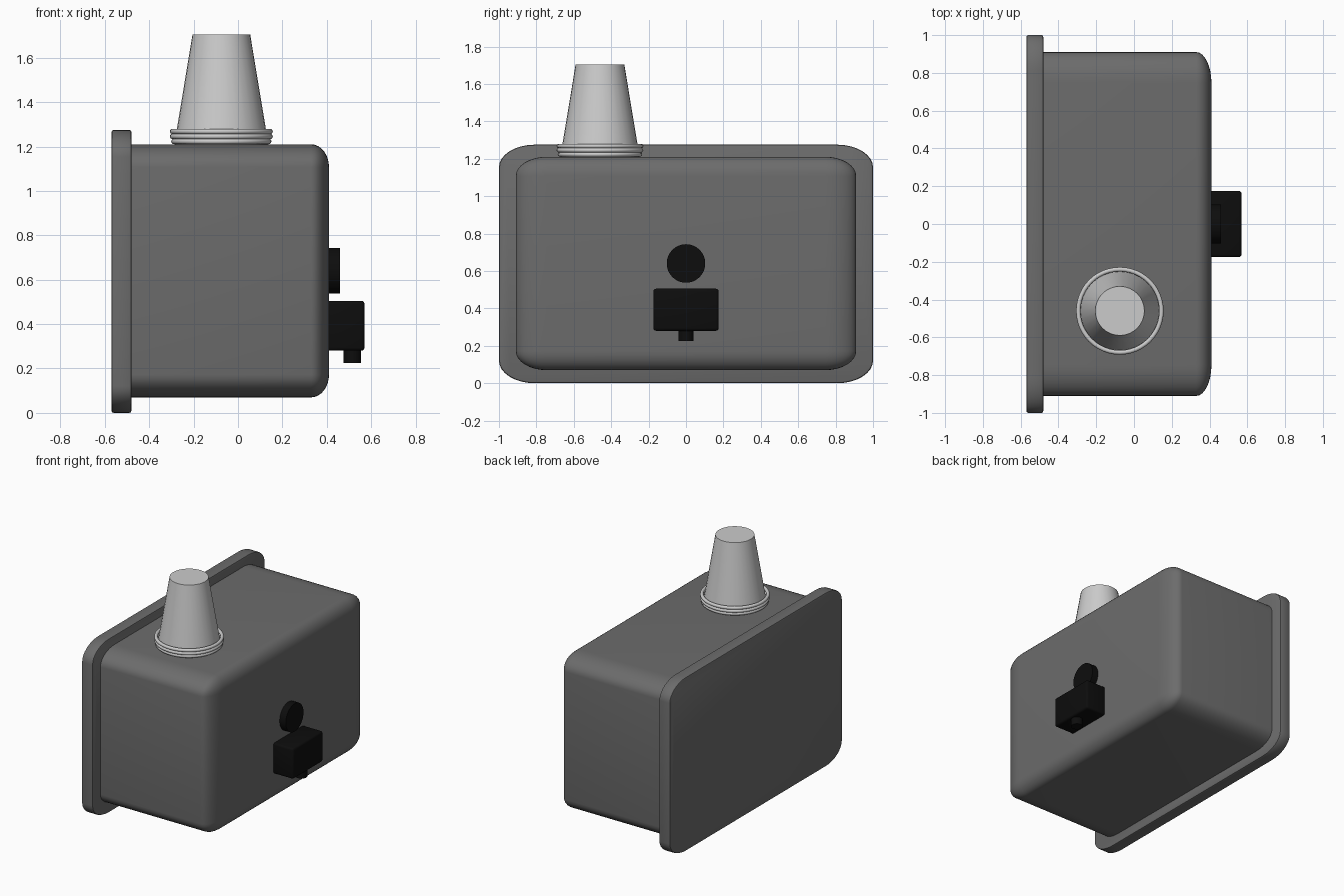
import bpy, bmesh, math
from mathutils import Matrix, Vector

if "Cube" in bpy.data.objects:
    bpy.data.objects.remove(bpy.data.objects["Cube"])


def material(name, v):
    m = bpy.data.materials.new(name)
    m.diffuse_color = (v, v, v, 1)
    m.use_nodes = True
    m.node_tree.nodes["Principled BSDF"].inputs["Base Color"].default_value = m.diffuse_color
    return m


dark_grey = material("dark_grey", 0.15)
light_grey = material("light_grey", 0.6)
black = material("black", 0.004)


def finish(name, bm, mat):
    bmesh.ops.recalc_face_normals(bm, faces=bm.faces)
    me = bpy.data.meshes.new(name)
    bm.to_mesh(me)
    bm.free()
    ob = bpy.data.objects.new(name, me)
    bpy.context.collection.objects.link(ob)
    me.materials.append(mat)
    bpy.ops.object.select_all(action='DESELECT')
    ob.select_set(True)
    bpy.context.view_layer.objects.active = ob
    bpy.ops.object.shade_smooth_by_angle(angle=math.radians(35))
    return ob


def bevel(bm, edges, width, segments):
    bmesh.ops.bevel(bm, geom=edges, offset=width, segments=segments,
                    profile=0.5, affect='EDGES')


def place(bm, lo, hi):
    # stretch a unit cube to fill the given bounds
    lo, hi = Vector(lo), Vector(hi)
    bmesh.ops.scale(bm, vec=hi - lo, verts=bm.verts)
    bmesh.ops.translate(bm, vec=(lo + hi) / 2, verts=bm.verts)


def unit_cube():
    bm = bmesh.new()
    bmesh.ops.create_cube(bm, size=1)
    return bm


def cylinder(name, r1, r2, depth, matrix, mat, sides=32):
    bm = bmesh.new()
    bmesh.ops.create_cone(bm, cap_ends=True, segments=sides, radius1=r1,
                          radius2=r2, depth=depth, matrix=matrix)
    return finish(name, bm, mat)


# Housing: rounded everywhere except where it meets the flange
bm = unit_cube()
bevel(bm, [e for e in bm.edges if max(v.co.x for v in e.verts) > 0], 0.09, 8)
place(bm, (-0.485, -0.91, 0.07), (0.41, 0.91, 1.21))
finish("housing", bm, dark_grey)

# Back flange: large stretched corners, then a fine rim bevel
bm = unit_cube()
bevel(bm, [e for e in bm.edges
           if abs(e.verts[0].co.x - e.verts[1].co.x) > 0.5], 0.095, 8)
place(bm, (-0.57, -1, 0), (-0.48, 1, 1.275))
rim = {e for f in bm.faces if abs(f.normal.x) > 0.9 for e in f.edges}
bevel(bm, list(rim), 0.01, 2)
finish("back_flange", bm, dark_grey)

# Tapered spout with stacked rings at its base
cx, cy = -0.075, -0.46
cylinder("spout", 0.212, 0.13, 0.495,
         Matrix.Translation((cx, cy, 1.4575)), light_grey)
for i, r in enumerate((0.214, 0.22, 0.22)):
    bpy.ops.mesh.primitive_torus_add(
        location=(cx, cy, 1.223 + 0.0225 * i), major_radius=r,
        minor_radius=0.012, major_segments=48, minor_segments=10)
    ring = bpy.context.object
    ring.name = f"spout_ring_{i + 1}"
    ring.data.materials.append(light_grey)
    bpy.ops.object.shade_smooth()

# Round dial on the side
cylinder("dial", 0.103, 0.103, 0.06,
         Matrix.Translation((0.43, 0, 0.64)) @ Matrix.Rotation(math.pi / 2, 4, 'Y'),
         black)

# Connector box with a short round plug below
bm = unit_cube()
place(bm, (0.40, -0.175, 0.28), (0.57, 0.175, 0.505))
bevel(bm, bm.edges[:], 0.015, 3)
finish("connector_box", bm, black)
cylinder("connector_plug", 0.04, 0.04, 0.08,
         Matrix.Translation((0.515, 0, 0.265)), black)
